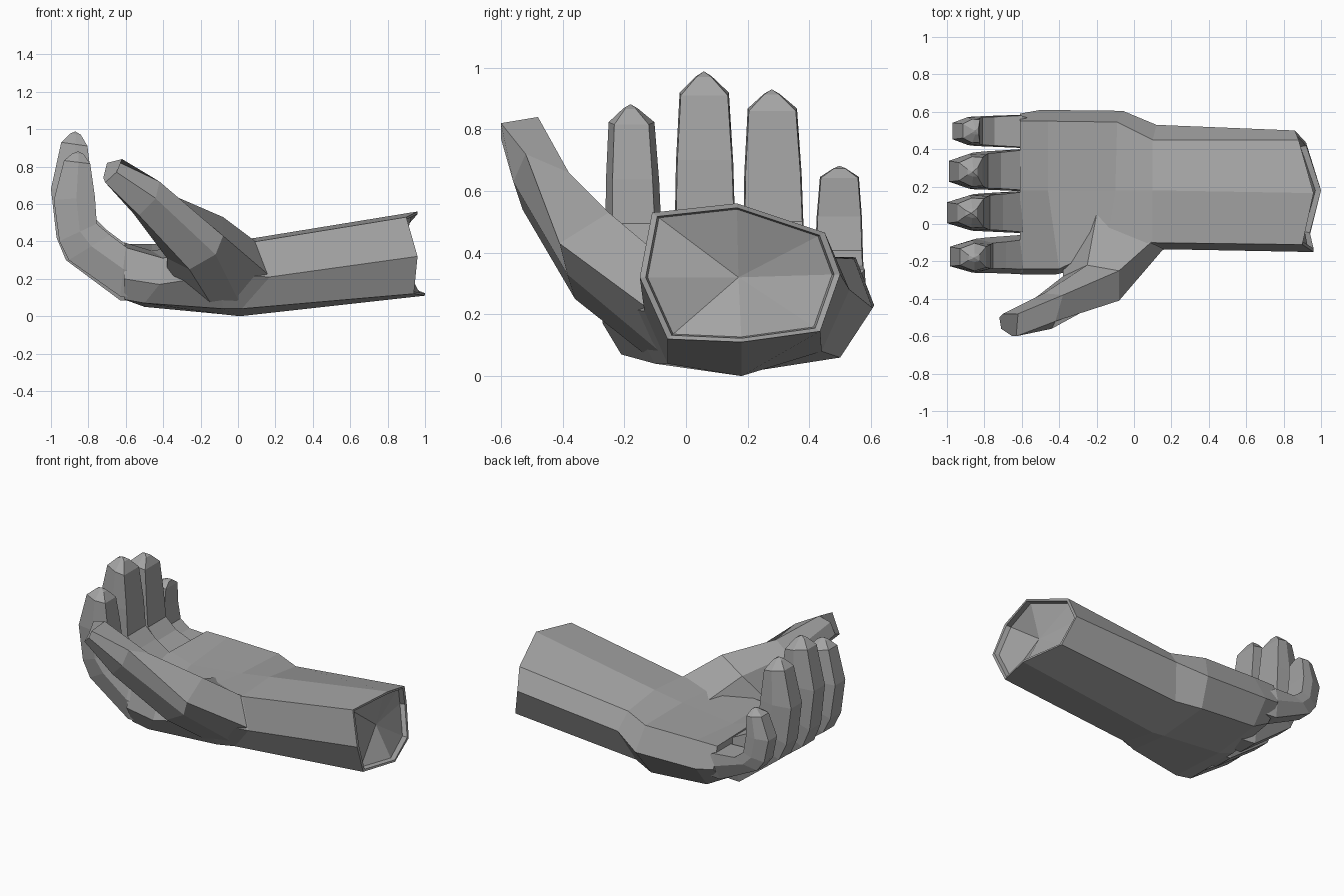
import bpy, bmesh
from mathutils import Vector

if "Cube" in bpy.data.objects:
    bpy.data.objects.remove(bpy.data.objects["Cube"])

# Dark grey used on every part
grey = bpy.data.materials.new("dark_grey")
grey.diffuse_color = (.37, .37, .37, 1)
grey.use_nodes = True
grey.node_tree.nodes["Principled BSDF"].inputs["Base Color"].default_value = grey.diffuse_color


def loft(name, rings, tip=None, start_point=None):
    """Skin a list of equal-length point rings with flat faces."""
    bm = bmesh.new()
    loops = [[bm.verts.new(p) for p in r] for r in rings]
    n = len(loops[0])
    for a, b in zip(loops, loops[1:]):
        for i in range(n):
            j = (i + 1) % n
            bm.faces.new((a[i], a[j], b[j], b[i]))

    def fan(loop, point):
        c = bm.verts.new(point)
        for i in range(n):
            bm.faces.new((loop[i], loop[(i + 1) % n], c))

    if start_point:
        fan(loops[0], start_point)
    else:
        bm.faces.new(loops[0])
    if tip:
        fan(loops[-1], tip)
    else:
        bm.faces.new(loops[-1])
    bmesh.ops.recalc_face_normals(bm, faces=bm.faces)
    me = bpy.data.meshes.new(name)
    bm.to_mesh(me)
    bm.free()
    me.materials.append(grey)
    ob = bpy.data.objects.new(name, me)
    bpy.context.collection.objects.link(ob)
    return ob


# Forearm and palm: octagonal rings, starting at the top and going towards +y
cut = [(.96, .165, .56), (.88, .45, .465), (.86, .5, .33), (.92, .435, .145),
       (1.0, .18, .11), (.94, -.06, .12), (.96, -.15, .32), (.90, -.11, .53)]
wrist = [(.1, .18, .42), (.1, .45, .385), (.12, .53, .28), (.05, .44, .08),
         (.01, .18, 0), (.02, -.06, .04), (.17, -.135, .21), (.1, -.1, .40)]
heel = [(-.1, .18, .39), (-.09, .545, .38), (-.06, .605, .22), (-.1, .5, .06),
        (-.08, .18, .01), (-.08, -.1, .04), (-.1, -.2, .22), (-.15, -.12, .40)]
palm = [(-.46, .18, .35), (-.46, .55, .385), (-.5, .61, .23), (-.5, .5, .09),
        (-.5, .18, .05), (-.5, -.21, .07), (-.42, -.27, .17), (-.4, -.24, .31)]
knuckles = [(-.61, .18, .395), (-.61, .55, .385), (-.61, .59, .25), (-.61, .5, .15),
            (-.61, .18, .09), (-.61, -.21, .09), (-.61, -.27, .2), (-.61, -.24, .37)]


def inset(ring, s, dx):
    c = Vector((0, .17, .32))
    return [(x + dx, c.y + (y - c.y) * s, c.z + (z - c.z) * s) for x, y, z in ring]


loft("forearm_and_palm",
     [inset(cut, .92, -.03), inset(cut, .94, 0), cut, wrist, heel, palm, knuckles],
     start_point=(.87, .17, .32))

# Finger side profile: inner x, inner z, outer x, outer z, half width
PROFILE = [(-.50, .27, -.36, .08, .06),
           (-.60, .385, -.63, .085, .112),
           (-.70, .46, -.92, .30, .102),
           (-.77, .53, -.97, .42, .098),
           (-.78, .70, -1.0, .68, .093),
           (-.805, .91, -.945, .93, .080),
           (-.84, .97, -.90, .975, .025)]


def finger(name, y_base, y_tip, height, shift, width, low=1.0, inner=.95, depth=1.0):
    """Hexagonal curled finger; height scales the part above the palm, low the part below."""
    def lift(z):
        return .3 + (z - .3) * (low if z < .3 else height)

    rings = []
    for k, (xi, zi, xo, zo, w) in enumerate(PROFILE):
        t = k / (len(PROFILE) - 1)
        y = y_base + (y_tip - y_base) * t
        d = shift if k > 1 else 0
        a = Vector((xi + d, y, lift(zi)))
        b = Vector((xo + d, y, lift(zo)))
        if k > 1:
            a = b.lerp(a, depth)
        w *= width
        ring = []
        for f, s in ((0, inner), (.45, 1), (1, .6), (1, -.6), (.45, -1), (0, -inner)):
            ring.append(a.lerp(b, f) + Vector((0, w * s, 0)))
        rings.append(ring)
    mid = (rings[-1][0] + rings[-1][2]) / 2
    loft(name, rings, tip=(mid.x, y_tip, lift(.988)))


finger("index_finger", -.16, -.18, .845, .015, .93, low=.9, inner=.75)
finger("middle_finger", .065, .058, 1.0, 0, 1.0)
finger("ring_finger", .29, .278, .915, .01, 1.0, depth=.9)
finger("little_finger", .495, .498, .555, .03, .79, low=.58, depth=.65)

# Thumb: hexagonal rings from the ball of the thumb to the tip
thumb = [
    [(.165, -.125, .22), (.1, -.09, .395), (-.18, .16, .36),
     (-.38, -.2, .2), (-.14, -.12, .06), (.02, -.05, .05)],
    [(-.08, -.41, .43), (-.08, -.25, .53), (-.25, -.22, .45),
     (-.38, -.28, .31), (-.26, -.36, .25), (-.12, -.385, .33)],
    [(-.42, -.52, .72), (-.38, -.38, .66), (-.48, -.37, .59),
     (-.56, -.42, .55), (-.53, -.53, .54), (-.44, -.56, .63)],
    [(-.63, -.60, .82), (-.62, -.48, .84), (-.70, -.48, .82),
     (-.72, -.50, .74), (-.71, -.56, .715), (-.65, -.60, .77)],
]
loft("thumb", thumb)
